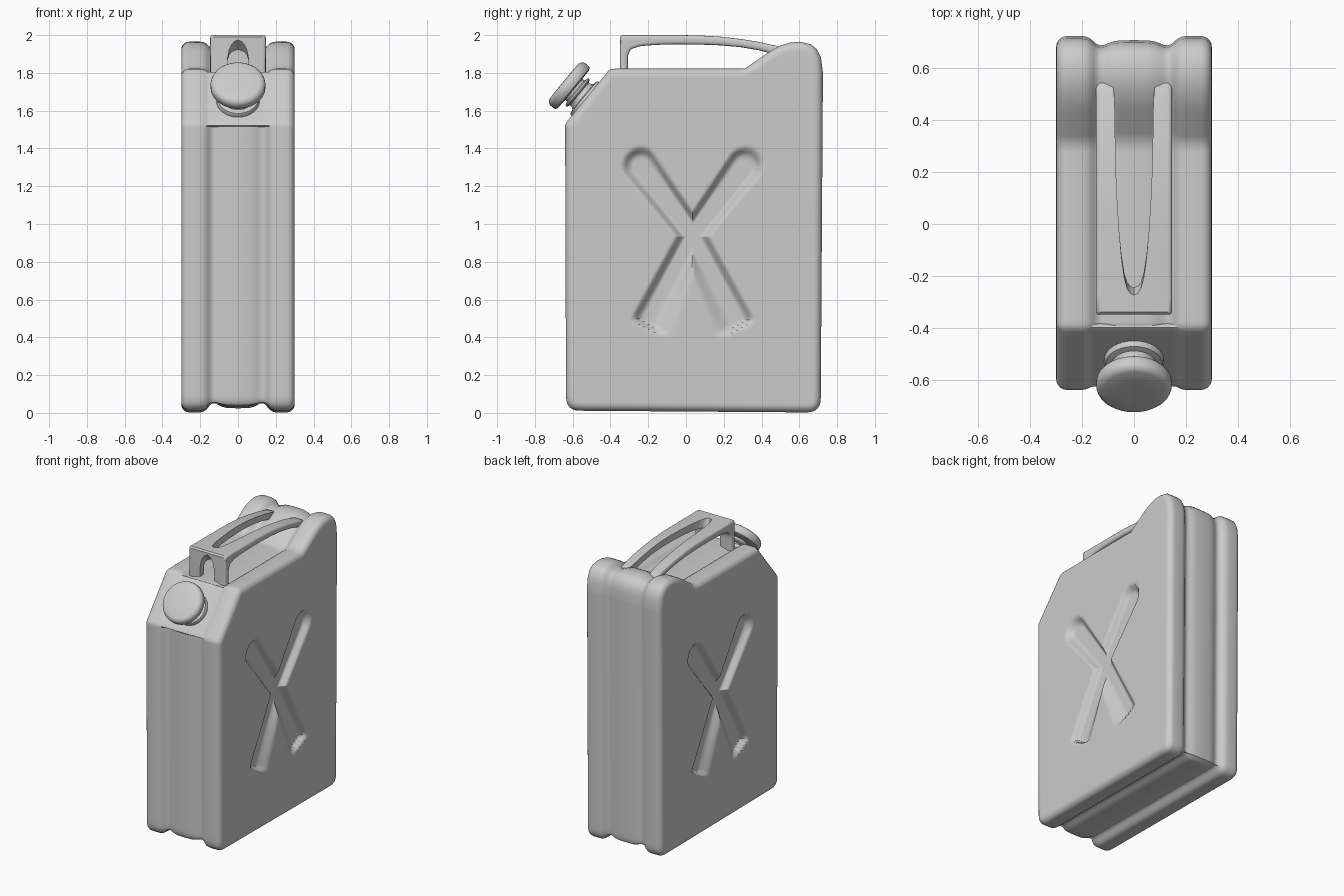
import bpy, math
from mathutils import Vector

if "Cube" in bpy.data.objects:
    bpy.data.objects.remove(bpy.data.objects["Cube"])


def make(name, verts, faces, angle=35):
    me = bpy.data.meshes.new(name)
    me.from_pydata(verts, [], faces)
    ob = bpy.data.objects.new(name, me)
    bpy.context.collection.objects.link(ob)
    bpy.ops.object.select_all(action='DESELECT')
    ob.select_set(True)
    bpy.context.view_layer.objects.active = ob
    bpy.ops.object.mode_set(mode='EDIT')
    bpy.ops.mesh.select_all(action='SELECT')
    bpy.ops.mesh.normals_make_consistent(inside=False)
    bpy.ops.object.mode_set(mode='OBJECT')
    bpy.ops.object.shade_smooth_by_angle(angle=math.radians(angle))
    return ob


def loft(loops):
    """Join equally long closed loops with quads, cap both ends."""
    n = len(loops[0])
    verts = [v for lp in loops for v in lp]
    faces = [(k*n+i, k*n+(i+1) % n, (k+1)*n+(i+1) % n, (k+1)*n+i)
             for k in range(len(loops)-1) for i in range(n)]
    faces += [tuple(range(n)), tuple(range(len(verts)-n, len(verts)))]
    return verts, faces


def rounded(points, step=0.03):
    """Closed outline from (y, z, radius) corners, rounded and subdivided."""
    raw, n = [], len(points)
    for i, (y, z, r) in enumerate(points):
        p = Vector((y, z))
        a = (Vector(points[i-1][:2])-p)
        b = (Vector(points[(i+1) % n][:2])-p)
        if r == 0:
            raw.append(p)
            continue
        t = min(r/math.tan(a.angle(b)/2), a.length*.49, b.length*.49)
        p0, p1 = p+a.normalized()*t, p+b.normalized()*t
        for k in range(7):
            u = k/6
            raw.append(p0*(1-u)**2+p*2*u*(1-u)+p1*u*u)
    out = []
    for i, p in enumerate(raw):
        q = raw[(i+1) % len(raw)]
        m = max(1, int((q-p).length/step))
        out += [p.lerp(q, k/m) for k in range(m)]
    return out


def smooth(e0, e1, x):
    t = max(0, min(1, (x-e0)/(e1-e0)))
    return t*t*(3-2*t)


# Body outline seen from the side
outline = rounded([(-.635, .012, .075), (.713, .002, .075), (.725, 1.80, 0), (.715, 1.88, 0),
                   (.693, 1.925, 0), (.66, 1.952, 0), (.60, 1.965, 0), (.55, 1.96, 0),
                   (.50, 1.945, 0), (.45, 1.918, 0), (.31, 1.822, 0),
                   (-.402, 1.822, .05), (-.64, 1.53, .05)])
N = len(outline)
normals = []
for i in range(N):
    t = (outline[(i+1) % N]-outline[i-1]).normalized()
    normals.append(Vector((-t.y, t.x)))  # inward for this winding


def offset(d, groove):
    res = []
    for p, nr in zip(outline, normals):
        e = d
        if groove:
            if p.x < -.40 and p.y > 1.52:
                e = min(d, .012)        # flat spout panel
            elif p.y < .03:
                e = d*1.35              # deeper underneath
        res.append(p+nr*e)
    return res


# Pressed X on each side
def seg(p, a, b):
    t = max(0, min(1, (p-a).dot(b-a)/(b-a).length_squared))
    return (p-a-(b-a)*t).length, t


MID = Vector((.035, .94))


def press(p):
    s = 1 if p.x > MID.x else -1
    d, t = seg(p, MID, Vector((MID.x+s*.275, 1.31)))
    up = 1-smooth(.035+.015*t, .075+.025*t, d)
    d, t = seg(p, MID, Vector((MID.x+s*.31, .36)))
    line_y = MID.x+s*.31*(MID.y-p.y)/.58
    inner = abs(p.x-MID.x) < abs(line_y-MID.x) and p.y < MID.y
    low = 1-smooth(.03, .08+(.09*t if inner else .01*t), d)
    arc = .385+.115*((p.x-.04)/.33)**2
    low *= smooth(arc-.005, arc+.022, p.y)
    return .042*max(up, low)


R = .042
edge = offset(R, False)
half = []
rings = 64
for k in range(rings):
    f = .015+(1-.015)*k/(rings-1)
    half.append([(.30-press(q), q.x, q.y) for q in (MID.lerp(p, f) for p in edge)])
for k in range(1, 7):                   # rounded outer edge
    a = k/6*math.pi/2
    half.append([(.30-R*(1-math.cos(a)), p.x, p.y) for p in offset(R*(1-math.sin(a)), False)])
for x, d in [(.20, 0), (.182, .003), (.167, .011), (.155, .022), (.143, .032), (.13, .036),
             (.115, .034), (.10, .028), (.08, .021), (.055, .017)]:
    half.append([(x, p.x, p.y) for p in offset(d, True)])
middle = [[(0, p.x, p.y) for p in offset(.016, True)]]
other = [[(-x, y, z) for x, y, z in lp] for lp in reversed(half)]
make("can_body", *loft(half+middle+other), 40)

# Handle: half of a split strap, swept from the front legs to the rear hump
# station: outer (y, z), inner (y, z), slot half width
stations = [((-.35, 1.79), (-.308, 1.79), .058), ((-.35, 1.88), (-.308, 1.87), .055),
            ((-.35, 1.925), (-.306, 1.895), .046), ((-.35, 1.95), (-.30, 1.91), .034),
            ((-.35, 1.967), (-.295, 1.918), .018), ((-.35, 1.975), (-.29, 1.923), 0),
            ((-.35, 1.99), (-.285, 1.927), 0), ((-.34, 2.0), (-.28, 1.93), 0),
            ((-.275, 2.0), (-.245, 1.94), 0), ((-.268, 2.0), (-.24, 1.941), .014),
            ((-.25, 2.0), (-.225, 1.943), .026), ((-.21, 2.0), (-.19, 1.946), .037),
            ((-.13, 2.0), (-.12, 1.95), .048), ((-.03, 2.0), (-.03, 1.951), .057),
            ((.08, 1.998), (.07, 1.95), .064), ((.19, 1.991), (.18, 1.946), .069),
            ((.30, 1.978), (.29, 1.936), .072), ((.40, 1.961), (.385, 1.92), .073),
            ((.48, 1.943), (.46, 1.90), .075), ((.53, 1.93), (.51, 1.885), .08),
            ((.565, 1.91), (.55, 1.87), .09)]
loops = []
for k, (o, i, a) in enumerate(stations):
    o, i = Vector(o), Vector(i)
    b = .147 if k < len(stations)-1 else .135
    r = .018
    u = r/(o-i).length
    cs = [(a, 0), (b-r, 0), (b-.4*r, .1*u), (b-.1*r, .4*u), (b, u),
          (b, 1-u), (b-.1*r, 1-.4*u), (b-.4*r, 1-.1*u), (b-r, 1), (a, 1)]
    loops.append([(x, *o.lerp(i, t)) for x, t in cs])
hv, hf = loft(loops)
hf = [f for f in hf if any(hv[j][0] > 1e-6 for j in f)]
n = len(hv)
hv2 = hv+[(-x, y, z) for x, y, z in hv]
hf2 = hf+[tuple(j+n for j in reversed(f)) for f in hf]
# weld the centre line shared by both halves
remap = {j+n: j for j in range(n) if abs(hv[j][0]) < 1e-6}
hf2 = [tuple(remap.get(j, j) for j in f) for f in hf2]
make("handle", hv2, hf2, 40)


# Spout and cap, lathed around the normal of the slanted front panel
def lathe(name, profile, sides=48):
    axis = Vector((0, -.771, .637))
    up = Vector((0, .637, .771))
    base = Vector((0, -.53, 1.66))
    rings = []
    for r, h in profile:
        rings.append([base+axis*h+(Vector((1, 0, 0))*math.cos(a)+up*math.sin(a))*r
                      for a in (2*math.pi*i/sides for i in range(sides))])
    make(name, *loft(rings))


lathe("spout", [(.115, -.03), (.115, .008), (.11, .016), (.10, .018), (.088, .02), (.08, .03),
                (.078, .045), (.082, .047), (.092, .05), (.095, .056), (.092, .064),
                (.08, .067), (.072, .07), (.072, .10)])
lathe("cap", [(.07, .083), (.128, .085), (.139, .089), (.145, .098), (.145, .125),
              (.141, .136), (.131, .146), (.118, .151), (.06, .152)])
